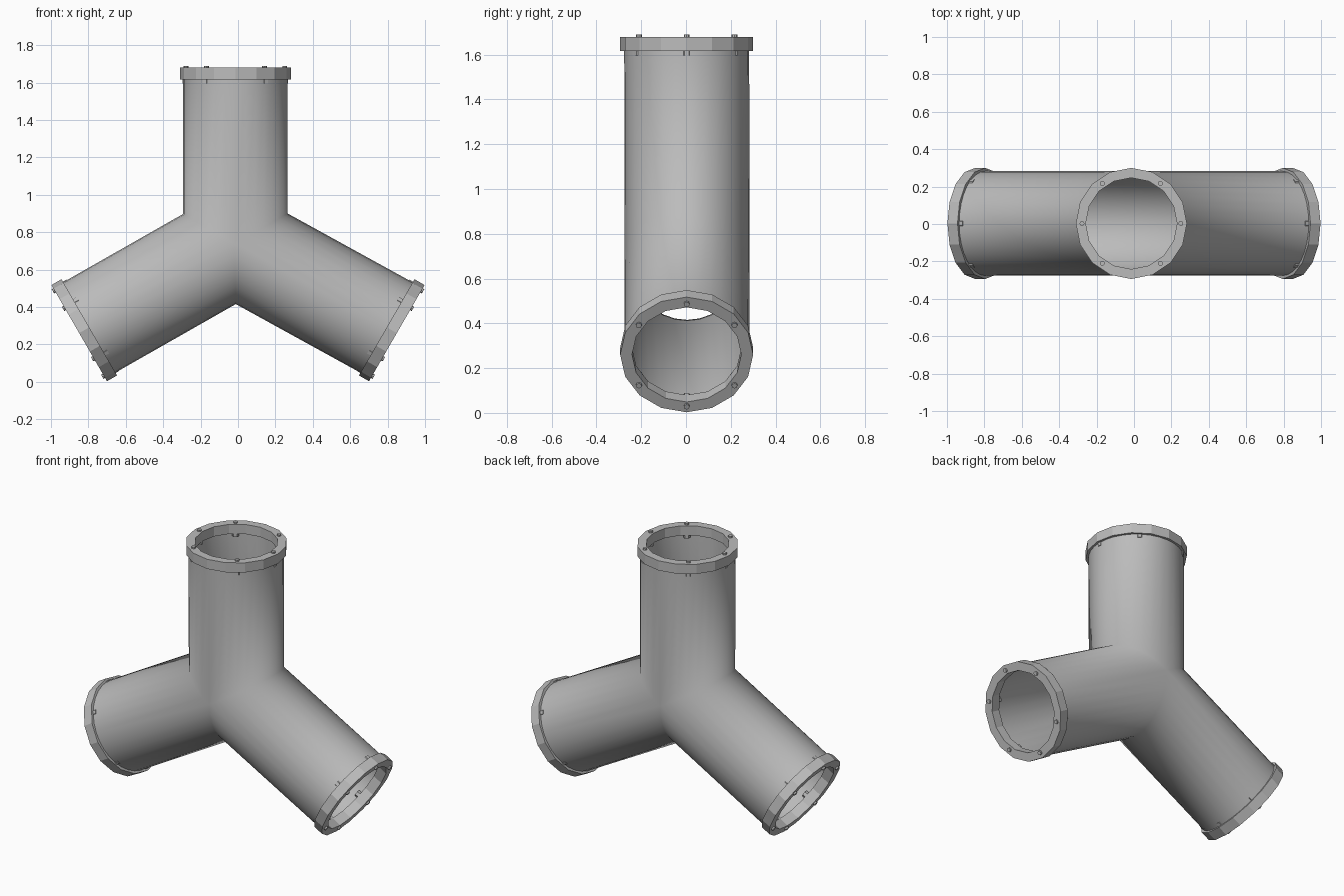
import bpy, bmesh
from math import sin, cos, pi, radians
from mathutils import Vector, Matrix

if "Cube" in bpy.data.objects:
    bpy.data.objects.remove(bpy.data.objects["Cube"])

PIPE_R, FLANGE_R, HOLE_R, THICK = 0.279, 0.297, 0.244, 0.062
BOLT_RING = 0.264
BOLT_ANGLES = (0, 54, 126, 180, 234, 306)
PIPE_SIDES, FLANGE_SIDES = 32, 16
Y = Vector((0, 1, 0))
HUB = Vector((-0.014, 0.005, 0.735))

# name, centre of the outer flange face, flange axis angle from +x
ARMS = [("top", Vector((-0.014, 0.003, 1.679)), 90),
        ("left", Vector((0.849, 0.003, 0.26)), -30),
        ("right", Vector((-0.849, 0.003, 0.26)), 210)]

steel = bpy.data.materials.new("light_grey_steel")
steel.use_nodes = True
grey = (0.5, 0.5, 0.5, 1)
steel.diffuse_color = grey
steel.node_tree.nodes["Principled BSDF"].inputs["Base Color"].default_value = grey


def finish(bm, name, smooth=False):
    bmesh.ops.recalc_face_normals(bm, faces=bm.faces)
    for f in bm.faces:
        f.smooth = smooth
    mesh = bpy.data.meshes.new(name)
    bm.to_mesh(mesh)
    bm.free()
    mesh.materials.append(steel)
    obj = bpy.data.objects.new(name, mesh)
    bpy.context.collection.objects.link(obj)
    return obj


def ring(bm, sides, place):
    return [bm.verts.new(place(2 * pi * i / sides)) for i in range(sides)]


def bridge(bm, a, b):
    for i in range(len(a)):
        j = (i + 1) % len(a)
        bm.faces.new((a[i], a[j], b[j], b[i]))


# Three open thin pipes, mitred where they meet at the hub
bm = bmesh.new()
dirs = [(c - HUB).normalized() for _, c, _ in ARMS]
for (name, centre, _), d in zip(ARMS, dirs):
    u = Y.cross(d).normalized()
    v = d.cross(u)
    length = (centre - HUB).length - THICK * 0.6
    mitres = [d - e for e in dirs if e is not d]

    def around(a):
        return (u * cos(a) + v * sin(a)) * PIPE_R

    def inner(a):
        off = around(a)
        return HUB + off + d * max(-off.dot(n) / d.dot(n) for n in mitres)

    bridge(bm, ring(bm, PIPE_SIDES, inner),
           ring(bm, PIPE_SIDES, lambda a: HUB + around(a) + d * length))
bmesh.ops.remove_doubles(bm, verts=bm.verts, dist=0.004)
pipe = finish(bm, "three_way_pipe", smooth=True)
# Keep the open surface facing outwards
if pipe.data.polygons[0].normal.dot(pipe.data.polygons[0].center - HUB) < 0:
    pipe.data.flip_normals()

for name, centre, angle in ARMS:
    # Frame whose z axis points out of the pipe end
    d = Vector((cos(radians(angle)), 0, sin(radians(angle))))
    u = Y.cross(d)
    frame = Matrix.Translation(centre) @ Matrix((u, Y, d)).transposed().to_4x4()

    # Flat-sided flange ring
    bm = bmesh.new()
    profile = [(HOLE_R, 0), (FLANGE_R, 0), (FLANGE_R, -THICK), (HOLE_R, -THICK)]
    loops = [ring(bm, FLANGE_SIDES, lambda a: frame @ Vector((r * cos(a), r * sin(a), z)))
             for r, z in profile]
    for i in range(4):
        bridge(bm, loops[i], loops[(i + 1) % 4])
    finish(bm, name + "_flange")

    # Bolts with a small end outside and a hexagonal nut behind the flange
    bm = bmesh.new()
    for deg in BOLT_ANGLES:
        a = radians(deg)
        for radius, sides, low, high in ((0.013, 8, -THICK, 0.01),
                                         (0.021, 6, -THICK - 0.022, -THICK)):
            spot = Vector((BOLT_RING * cos(a), BOLT_RING * sin(a), (low + high) / 2))
            bmesh.ops.create_cone(bm, cap_ends=True, segments=sides, radius1=radius,
                                  radius2=radius, depth=high - low,
                                  matrix=frame @ Matrix.Translation(spot))
    finish(bm, name + "_bolts")
